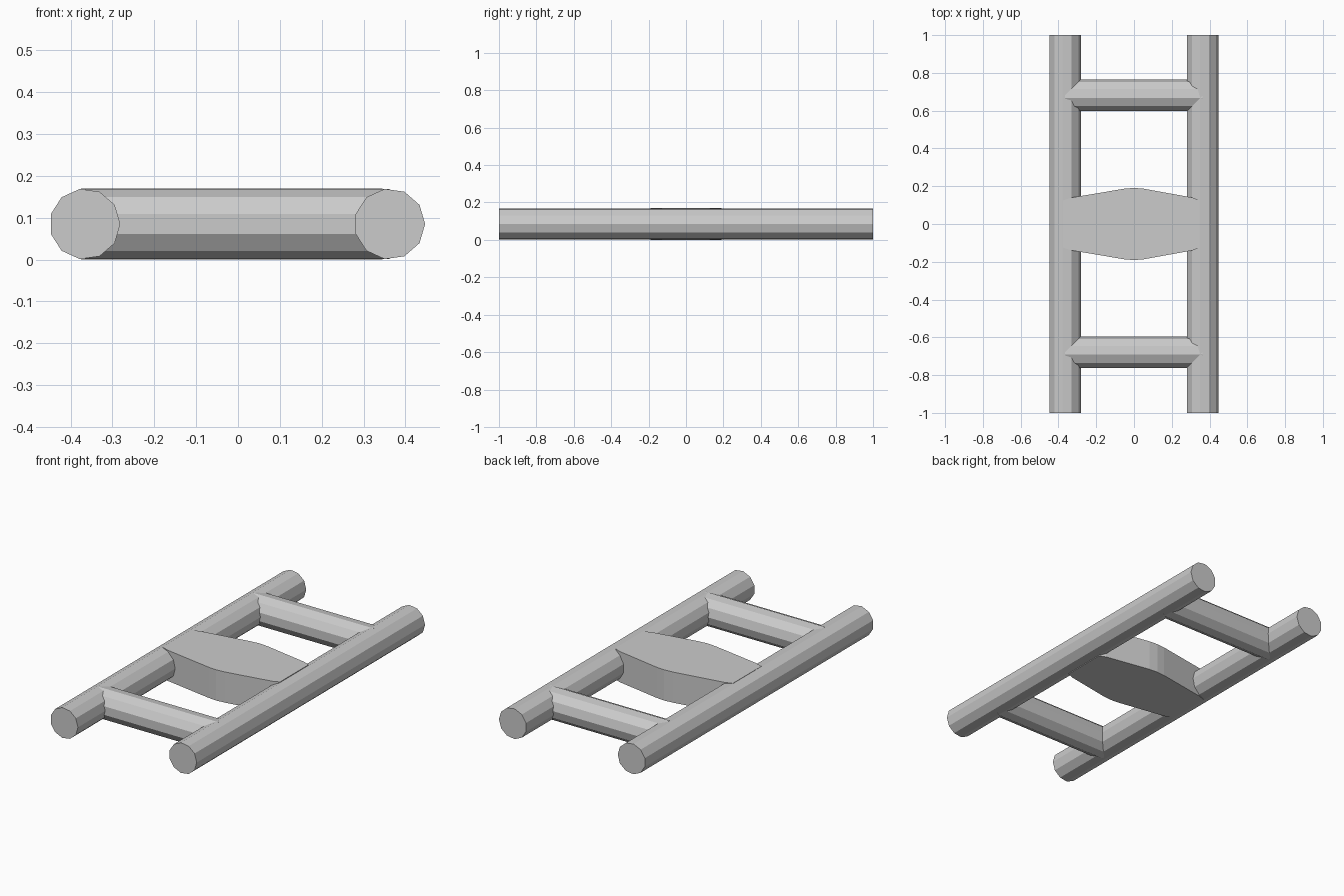
import bpy
import math

cube = bpy.data.objects.get("Cube")
if cube:
    bpy.data.objects.remove(cube, do_unlink=True)

RADIUS, SIDES, MID_Z = 0.0847, 11, 0.085

grey = bpy.data.materials.new("plain grey")
grey.use_nodes = True
grey.diffuse_color = (0.6, 0.6, 0.6, 1)
grey.node_tree.nodes["Principled BSDF"].inputs["Base Color"].default_value = (0.6, 0.6, 0.6, 1)


def add_prism(name, outline, place, start, end):
    """Extrude a 2D outline from start to end; place maps (u, v, w) to xyz."""
    n = len(outline)
    verts = [place(u, v, w) for w in (start, end) for u, v in outline]
    faces = [(i, (i + 1) % n, (i + 1) % n + n, i + n) for i in range(n)]
    faces += [tuple(reversed(range(n))), tuple(range(n, 2 * n))]
    mesh = bpy.data.meshes.new(name)
    mesh.from_pydata(verts, [], faces)
    mesh.materials.append(grey)
    obj = bpy.data.objects.new(name, mesh)
    bpy.context.collection.objects.link(obj)
    # Consistent outward normals
    import bmesh
    bm = bmesh.new()
    bm.from_mesh(mesh)
    bmesh.ops.recalc_face_normals(bm, faces=bm.faces)
    bm.to_mesh(mesh)
    bm.free()


circle = [(RADIUS * math.cos(math.tau * i / SIDES), RADIUS * math.sin(math.tau * i / SIDES))
          for i in range(SIDES)]

# Long side rails, running front to back
rails = {"right_rail": -0.366, "left_rail": 0.3625}
for name, x in rails.items():
    add_prism(name, circle, lambda u, v, w, x=x: (x + u, w, MID_Z + v), -1, 1)

# Cross rungs, ending inside the rails
for name, y in {"front_rung": -0.68, "back_rung": 0.68}.items():
    add_prism(name, circle, lambda u, v, w, y=y: (w, y + u, MID_Z + v),
              rails["right_rail"], rails["left_rail"])

# Central plate, widest in the middle
half = [(-0.375, 0.125), (-0.33, 0.14), (-0.05, 0.187), (0, 0.191),
        (0.05, 0.187), (0.31, 0.14), (0.345, 0.125)]
outline = half + [(x, -y) for x, y in reversed(half)]
add_prism("centre_plate", outline, lambda u, v, w: (u, v, w), 0, 0.17)
